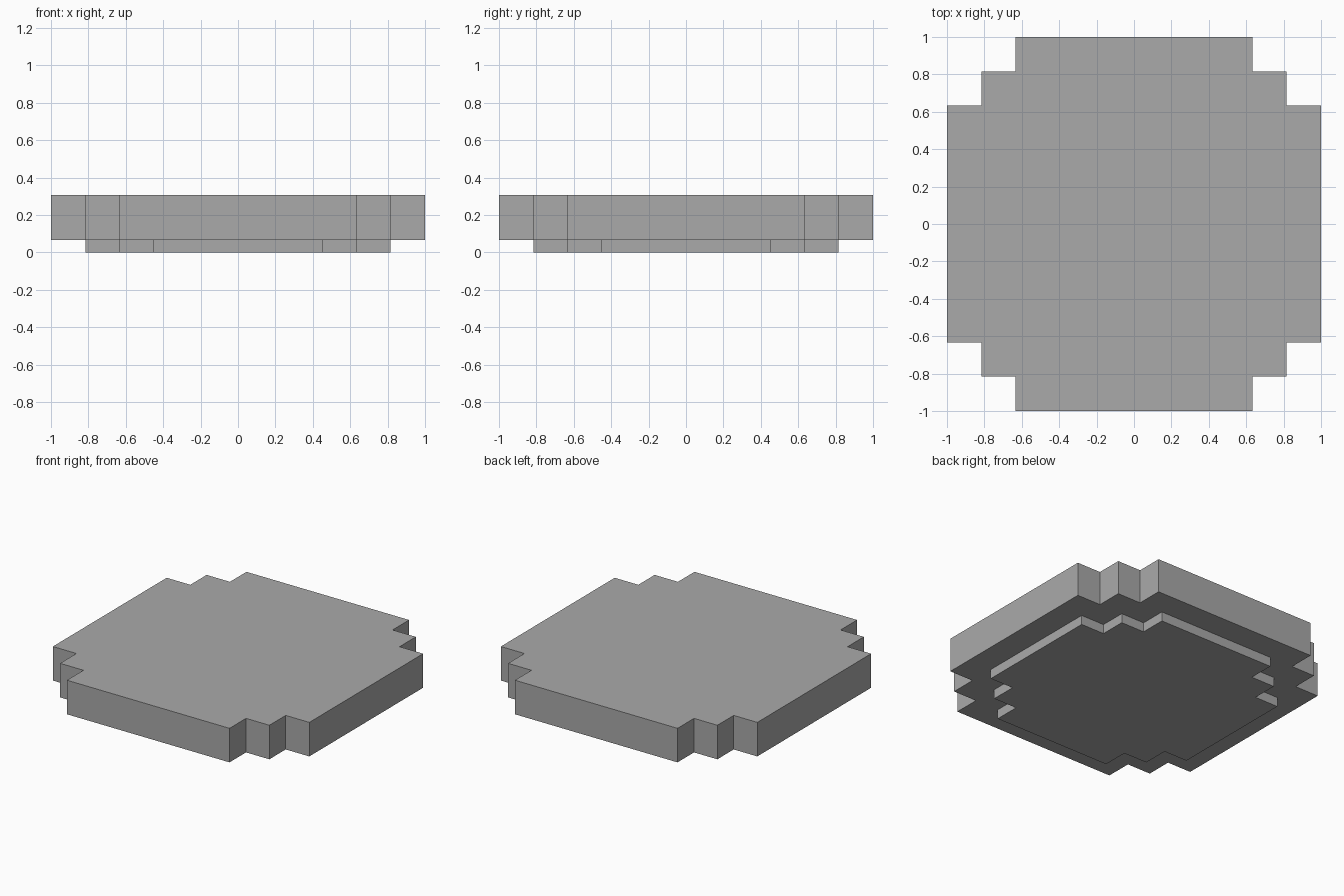
import bpy
import bmesh

cube = bpy.data.objects.get("Cube")
if cube:
    bpy.data.objects.remove(cube, do_unlink=True)

# Plain grey stone
grey = bpy.data.materials.new("grey")
grey.use_nodes = True
colour = (0.4, 0.4, 0.4, 1)
grey.diffuse_color = colour
grey.node_tree.nodes["Principled BSDF"].inputs["Base Color"].default_value = colour


def stepped_slab(name, outer, middle, inner, bottom, top):
    """Extrude a square outline whose corners are cut into two steps."""
    corner = [(outer, inner), (middle, inner), (middle, middle),
              (inner, middle), (inner, outer)]
    outline = []
    for _ in range(4):
        outline += corner
        corner = [(-y, x) for x, y in corner]
    bm = bmesh.new()
    base = bm.faces.new([bm.verts.new((x, y, bottom)) for x, y in outline])
    result = bmesh.ops.extrude_face_region(bm, geom=[base], use_keep_orig=True)
    raised = [v for v in result["geom"] if isinstance(v, bmesh.types.BMVert)]
    bmesh.ops.translate(bm, verts=raised, vec=(0, 0, top - bottom))
    bmesh.ops.recalc_face_normals(bm, faces=bm.faces[:])
    mesh = bpy.data.meshes.new(name)
    bm.to_mesh(mesh)
    bm.free()
    mesh.materials.append(grey)
    obj = bpy.data.objects.new(name, mesh)
    bpy.context.collection.objects.link(obj)
    return obj


# Wide upper plate on a narrower foot
stepped_slab("upper_plate", 1.0, 0.816, 0.634, 0.066, 0.306)
stepped_slab("lower_foot", 0.816, 0.634, 0.452, 0.0, 0.066)
